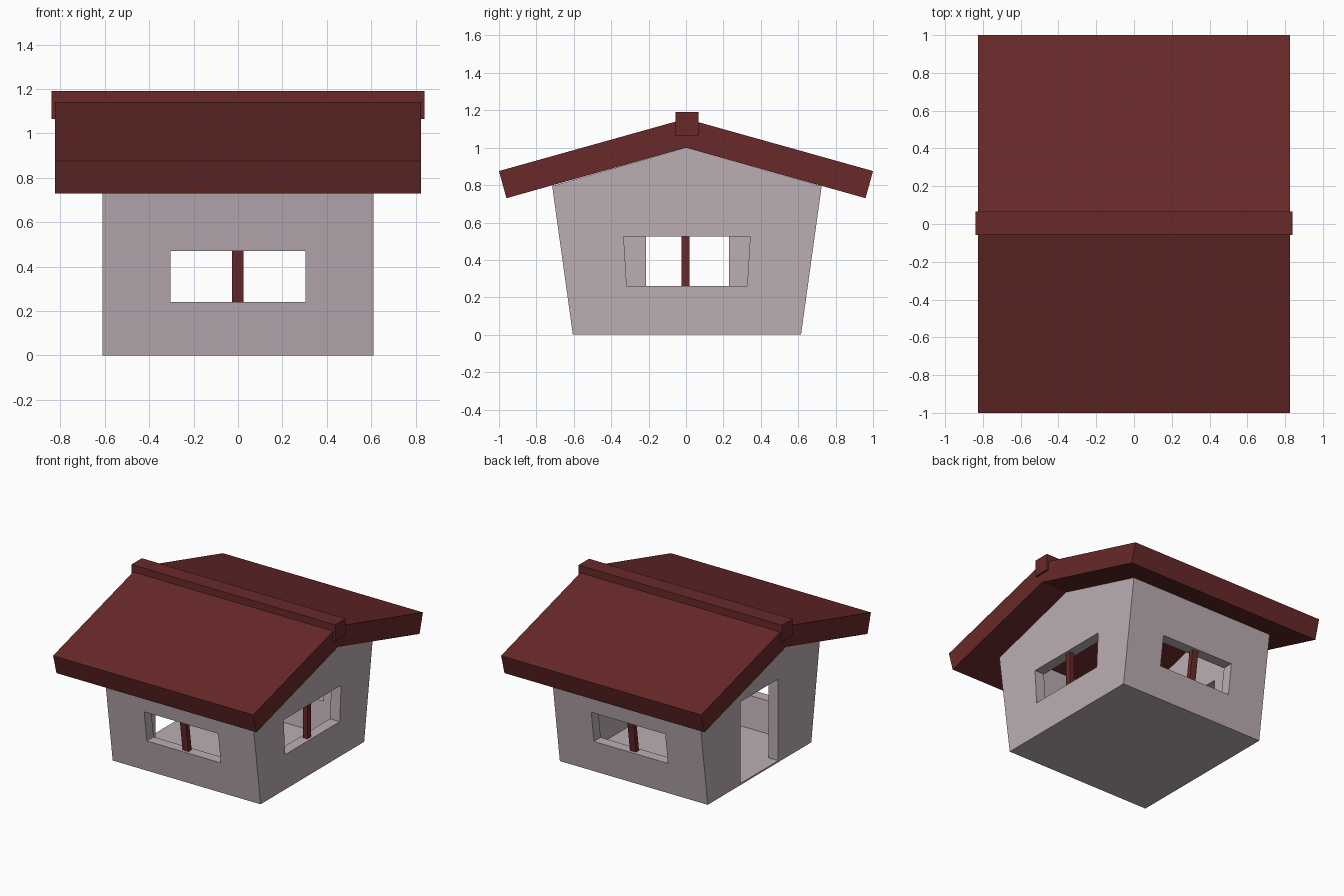
import bpy, bmesh

if "Cube" in bpy.data.objects:
    bpy.data.objects.remove(bpy.data.objects["Cube"])

C = 0.005      # walls sit slightly off the roof centre in y
LEAN = 0.139   # outward lean of the eave walls per unit height
T = 0.08       # wall thickness


def material(name, rgb):
    m = bpy.data.materials.new(name)
    m.diffuse_color = (*rgb, 1)
    m.use_nodes = True
    m.node_tree.nodes["Principled BSDF"].inputs["Base Color"].default_value = m.diffuse_color
    return m


wall_mat = material("plaster", (0.50, 0.42, 0.45))
wood_mat = material("red_wood", (0.14, 0.022, 0.022))


def prism(name, profile, x0, x1, mat=None):
    """Extrude a (y, z) profile from x0 to x1."""
    bm = bmesh.new()
    face = bm.faces.new([bm.verts.new((x0, y, z)) for y, z in profile])
    ext = bmesh.ops.extrude_face_region(bm, geom=[face])
    verts = [v for v in ext["geom"] if isinstance(v, bmesh.types.BMVert)]
    bmesh.ops.translate(bm, verts=verts, vec=(x1 - x0, 0, 0))
    bmesh.ops.recalc_face_normals(bm, faces=bm.faces)
    me = bpy.data.meshes.new(name)
    bm.to_mesh(me)
    bm.free()
    ob = bpy.data.objects.new(name, me)
    bpy.context.collection.objects.link(ob)
    if mat:
        me.materials.append(mat)
    return ob


def rect(y0, y1, z0, z1):
    return [(y0, z0), (y1, z0), (y1, z1), (y0, z1)]


def cut(target, cutter):
    mod = target.modifiers.new("cut", "BOOLEAN")
    mod.operation = "DIFFERENCE"
    mod.solver = "EXACT"
    mod.object = cutter
    bpy.context.view_layer.objects.active = target
    bpy.ops.object.modifier_apply(modifier=mod.name)
    bpy.data.objects.remove(cutter)


# Leaning walls with gable ends
top_y = 0.61 + LEAN * 0.795
walls = prism("walls", [(C - 0.61, 0), (C + 0.61, 0), (C + top_y, 0.795),
                        (0, 1.0), (C - top_y, 0.795)], -0.61, 0.61, wall_mat)

# Hollow room, open to the underside of the roof
low, high = 0.61 - T + LEAN * 0.012, 0.61 - T + LEAN * 1.2
cut(walls, prism("room_cutter", [(C - low, 0.012), (C + low, 0.012),
                                 (C + high, 1.2), (C - high, 1.2)], -0.61 + T, 0.61 - T))
# Front and back windows
cut(walls, prism("eave_window_cutter", rect(-1, 1, 0.24, 0.47), -0.305, 0.305))
# Flared right window
cut(walls, prism("gable_window_cutter", [(-0.317, 0.26), (0.327, 0.26),
                                         (0.343, 0.525), (-0.333, 0.525)], 0.45, 0.8))
# Left doorway
cut(walls, prism("door_cutter", rect(-0.215, 0.23, 0.012, 0.62), -0.8, -0.45))

# Window bars, set mid-wall
for name, s in (("front_window_bar", -1), ("back_window_bar", 1)):
    ring = []
    for z, side in ((0.235, -1), (0.235, 1), (0.475, 1), (0.475, -1)):
        ring.append((C + s * (0.61 + LEAN * z - T / 2 + side * 0.018), z))
    prism(name, ring, -0.026, 0.024, wood_mat)
prism("right_window_bar", rect(-0.025, 0.02, 0.255, 0.53), 0.555, 0.59, wood_mat)

# Pitched roof and ridge beam
prism("roof", [(0, 1.155), (1.0, 0.875), (0.96, 0.73), (0, 1.0),
               (-0.96, 0.73), (-1.0, 0.875)], -0.825, 0.825, wood_mat)
prism("ridge_beam", rect(C - 0.062, C + 0.062, 1.065, 1.19), -0.84, 0.84, wood_mat)
